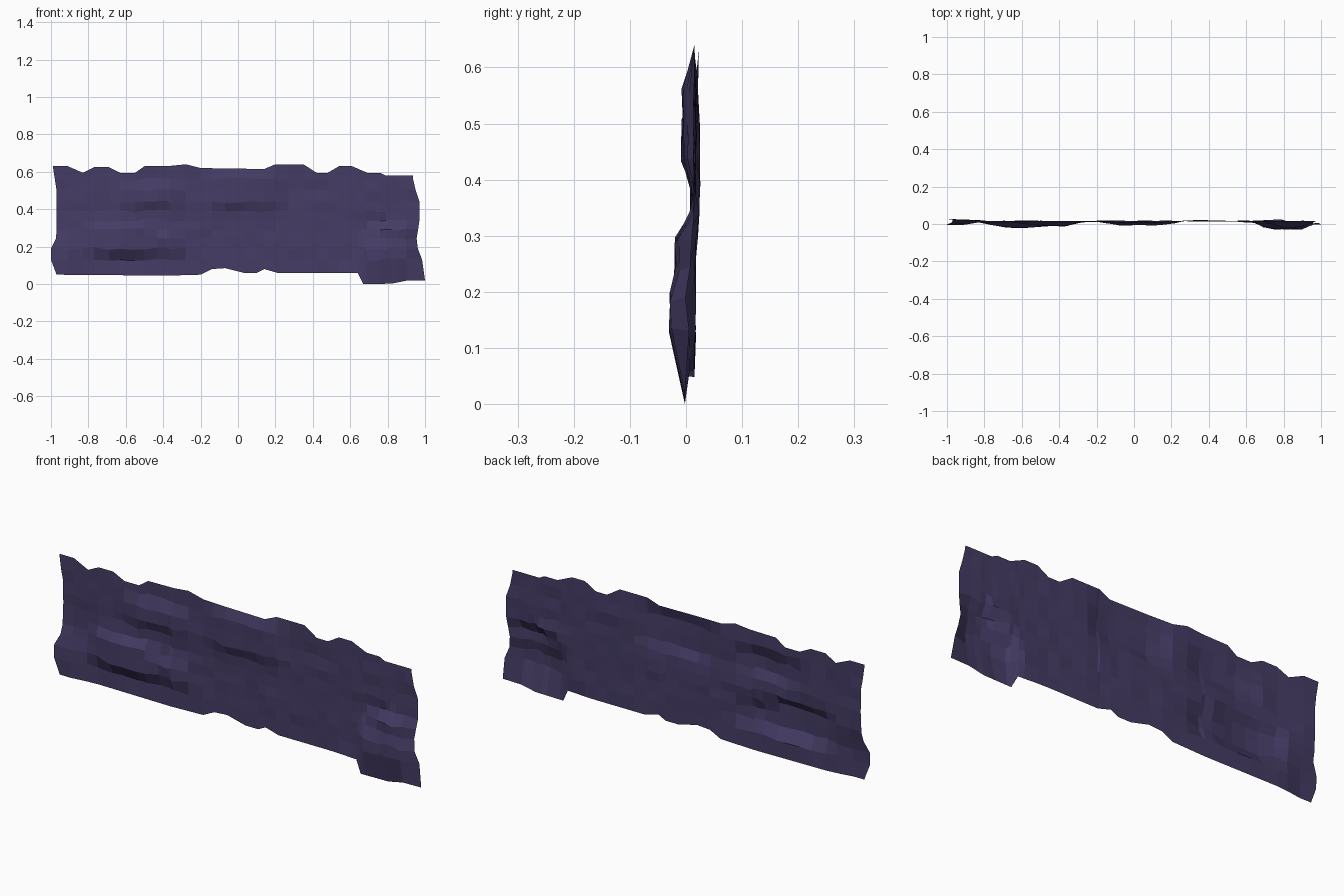
import bpy, bmesh, random

if "Cube" in bpy.data.objects:
    bpy.data.objects.remove(bpy.data.objects["Cube"])

random.seed(4)


def lerp_profile(pts, t):
    """Piecewise-linear lookup in a list of (key, value) pairs."""
    if t <= pts[0][0]:
        return pts[0][1]
    for (a, va), (b, vb) in zip(pts, pts[1:]):
        if t <= b:
            return va + (vb - va) * (t - a) / (b - a)
    return pts[-1][1]


# Ragged outline: top and bottom edges as (x, z), side edges as (z, x)
TOP = [(-.99, .63), (-.91, .63), (-.83, .595), (-.77, .625), (-.69, .625), (-.63, .595),
       (-.55, .595), (-.5, .63), (-.36, .632), (-.28, .64), (-.2, .62), (.14, .615),
       (.2, .64), (.35, .64), (.42, .595), (.48, .595), (.54, .63), (.61, .63),
       (.69, .595), (.76, .595), (.79, .58), (.935, .58)]
BOTTOM = [(-.97, .05), (-.38, .045), (-.2, .05), (-.14, .08), (-.07, .085), (.03, .06),
          (.1, .06), (.14, .08), (.21, .06), (.64, .06), (.67, .0), (.82, .002), (.9, .018), (1, .02)]
LEFT = [(.05, -.97), (.13, -1), (.2, -1), (.25, -.97), (.5, -.97), (.63, -.99)]
RIGHT = [(.02, 1), (.16, .98), (.2, .955), (.26, .955), (.32, .97), (.48, .97), (.51, .94), (.58, .935)]

# Ledges and hollows: x range, z range, depth offset (negative comes forward)
LEDGES = [(-1.1, -.9, -.1, .2, -.017), (-.72, -.52, .19, .29, -.034),
          (-.5, -.36, .2, .25, -.026), (-.56, -.36, .43, .5, -.021),
          (-.09, .17, .44, .57, -.021), (.72, .9, .13, .2, -.043),
          (.8, .88, .2, .29, -.033), (.62, 1.1, -.1, .03, -.017),
          (-1.1, -.88, .28, .7, .008), (.75, .77, .28, .35, .009),
          (.3, .38, .5, .53, .004)]


def depth(x, z):
    best = 0
    for x0, x1, z0, z1, d in LEDGES:
        dx = max(x0 - x, 0, x - x1) / .1
        dz = max(z0 - z, 0, z - z1) / .06
        v = d * max(0, 1 - dx) * max(0, 1 - dz)
        if abs(v) > abs(best):
            best = v
    return .015 + best


# Columns follow the outline corners
xs = sorted({p[0] for p in TOP[1:-1] + BOTTOM[1:-1]} | {-.43, .27, .85})
cols = [-.98] + xs + [.955]
rows = [.13, .19, .245, .29, .34, .39, .44, .5, .56]

# Rock face sheet
bm = bmesh.new()
grid = []
for i, x in enumerate(cols):
    zs = [lerp_profile(BOTTOM, x)] + rows + [lerp_profile(TOP, x)]
    if i == len(cols) - 1:
        zs[0] = .02
    column = []
    for j, z in enumerate(zs):
        border_row = j in (0, len(zs) - 1)
        px, pz = x, z
        if i == 0:
            px = lerp_profile(LEFT, z)
        elif i == len(cols) - 1:
            px = lerp_profile(RIGHT, z)
        elif not border_row:
            pz += random.uniform(-.008, .008)
        y = depth(px, z) + random.uniform(-.003, .003) * (not border_row)
        column.append(bm.verts.new((px, y, pz)))
    grid.append(column)
for a, b in zip(grid, grid[1:]):
    for j in range(len(a) - 1):
        bm.faces.new((a[j], b[j], b[j + 1], a[j + 1]))

mesh = bpy.data.meshes.new("rock_face")
bm.to_mesh(mesh)
bm.free()
rock = bpy.data.objects.new("rock_face", mesh)
bpy.context.collection.objects.link(rock)

# Dark purple stone
mat = bpy.data.materials.new("purple_stone")
mat.diffuse_color = (.06, .045, .13, 1)
mat.use_nodes = True
mat.node_tree.nodes["Principled BSDF"].inputs["Base Color"].default_value = mat.diffuse_color
mesh.materials.append(mat)
